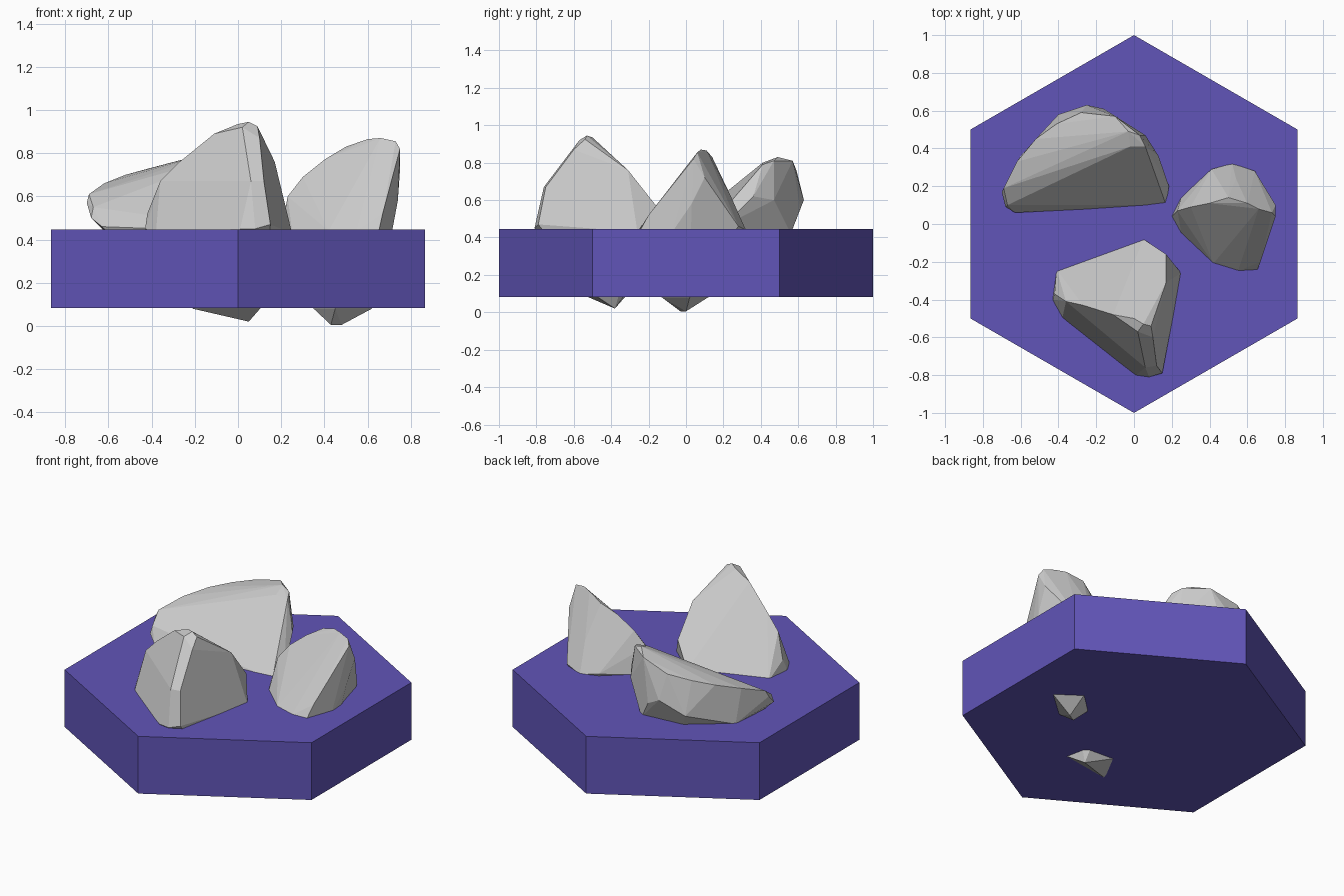
import bpy, bmesh

def rock(name, points):
    """Faceted stone: convex hull around a few corner points."""
    bm = bmesh.new()
    for p in points:
        bm.verts.new(p)
    res = bmesh.ops.convex_hull(bm, input=bm.verts[:])
    junk = {g for g in res["geom_interior"] + res["geom_unused"]
            if isinstance(g, bmesh.types.BMVert) and g.is_valid}
    bmesh.ops.delete(bm, geom=list(junk), context='VERTS')
    # merge nearly coplanar triangles into broad flat facets
    bmesh.ops.dissolve_limit(bm, angle_limit=0.07, verts=bm.verts[:], edges=bm.edges[:])
    bmesh.ops.recalc_face_normals(bm, faces=bm.faces[:])
    me = bpy.data.meshes.new(name)
    bm.to_mesh(me)
    bm.free()
    ob = bpy.data.objects.new(name, me)
    bpy.context.collection.objects.link(ob)
    return ob

# Hexagonal ground tile, corner pointing to the front
Z0, Z1 = 0.083, 0.446
bpy.ops.mesh.primitive_cylinder_add(vertices=6, radius=1, depth=Z1 - Z0,
                                    location=(0, 0, (Z0 + Z1) / 2))
tile = bpy.context.object
tile.name = "hex_tile"
mat = bpy.data.materials.new("tile_violet")
mat.diffuse_color = (0.12, 0.09, 0.48, 1)
tile.data.materials.append(mat)

# Tall front stone
rock("front_rock", [
    (0.05, -0.53, 0.945), (0.00, -0.50, 0.935), (0.09, -0.54, 0.925),
    (0.10, -0.60, 0.87), (0.02, -0.57, 0.92), (-0.11, -0.48, 0.89),
    (-0.27, -0.43, 0.76), (-0.36, -0.41, 0.67), (-0.42, -0.37, 0.52),
    (0.17, -0.31, 0.76), (0.17, -0.16, 0.57), (0.05, -0.08, 0.44),
    (-0.41, -0.24, 0.43), (-0.43, -0.40, 0.45), (-0.38, -0.50, 0.43),
    (0.01, -0.80, 0.45), (0.08, -0.81, 0.45), (0.15, -0.79, 0.47),
    (0.06, -0.76, 0.67), (0.12, -0.75, 0.67), (0.25, -0.26, 0.43),
    (0.05, -0.38, 0.02), (-0.21, -0.52, 0.08), (-0.16, -0.31, 0.10), (0.12, -0.50, 0.10),
])

# Right stone
rock("right_rock", [
    (0.66, 0.08, 0.87), (0.73, 0.06, 0.855), (0.60, 0.11, 0.865), (0.50, 0.14, 0.83),
    (0.40, 0.11, 0.77), (0.30, 0.09, 0.69), (0.23, 0.07, 0.60), (0.20, 0.04, 0.44),
    (0.75, 0.04, 0.82), (0.75, 0.10, 0.72), (0.74, 0.03, 0.58),
    (0.64, 0.28, 0.46), (0.52, 0.32, 0.44), (0.41, 0.29, 0.46), (0.54, 0.24, 0.62),
    (0.25, 0.14, 0.44), (0.25, -0.05, 0.44), (0.42, -0.21, 0.44),
    (0.55, -0.25, 0.44), (0.65, -0.25, 0.43), (0.71, -0.08, 0.42), (0.67, -0.20, 0.52),
    (0.43, -0.03, 0.005), (0.48, 0.00, 0.005), (0.62, 0.02, 0.08),
    (0.35, 0.00, 0.08), (0.48, 0.15, 0.10), (0.45, -0.13, 0.08),
])

# Long back left stone
rock("back_left_rock", [
    (-0.02, 0.41, 0.80), (0.06, 0.41, 0.79), (-0.03, 0.49, 0.83), (0.03, 0.47, 0.81),
    (-0.10, 0.57, 0.81), (-0.28, 0.59, 0.76), (-0.41, 0.53, 0.73), (-0.52, 0.45, 0.70),
    (-0.62, 0.33, 0.66), (-0.69, 0.19, 0.61), (-0.70, 0.17, 0.57), (-0.67, 0.10, 0.55),
    (-0.56, 0.13, 0.57), (-0.63, 0.06, 0.46), (-0.68, 0.09, 0.50), (-0.45, 0.12, 0.43),
    (0.05, 0.14, 0.40), (0.17, 0.10, 0.43), (0.185, 0.20, 0.46), (0.13, 0.36, 0.62),
    (0.06, 0.47, 0.60), (-0.16, 0.61, 0.55), (-0.25, 0.63, 0.60), (-0.40, 0.58, 0.52),
    (-0.60, 0.36, 0.44), (-0.08, 0.56, 0.42),
    (-0.30, 0.28, 0.12), (-0.12, 0.26, 0.10), (-0.20, 0.40, 0.12),
])
